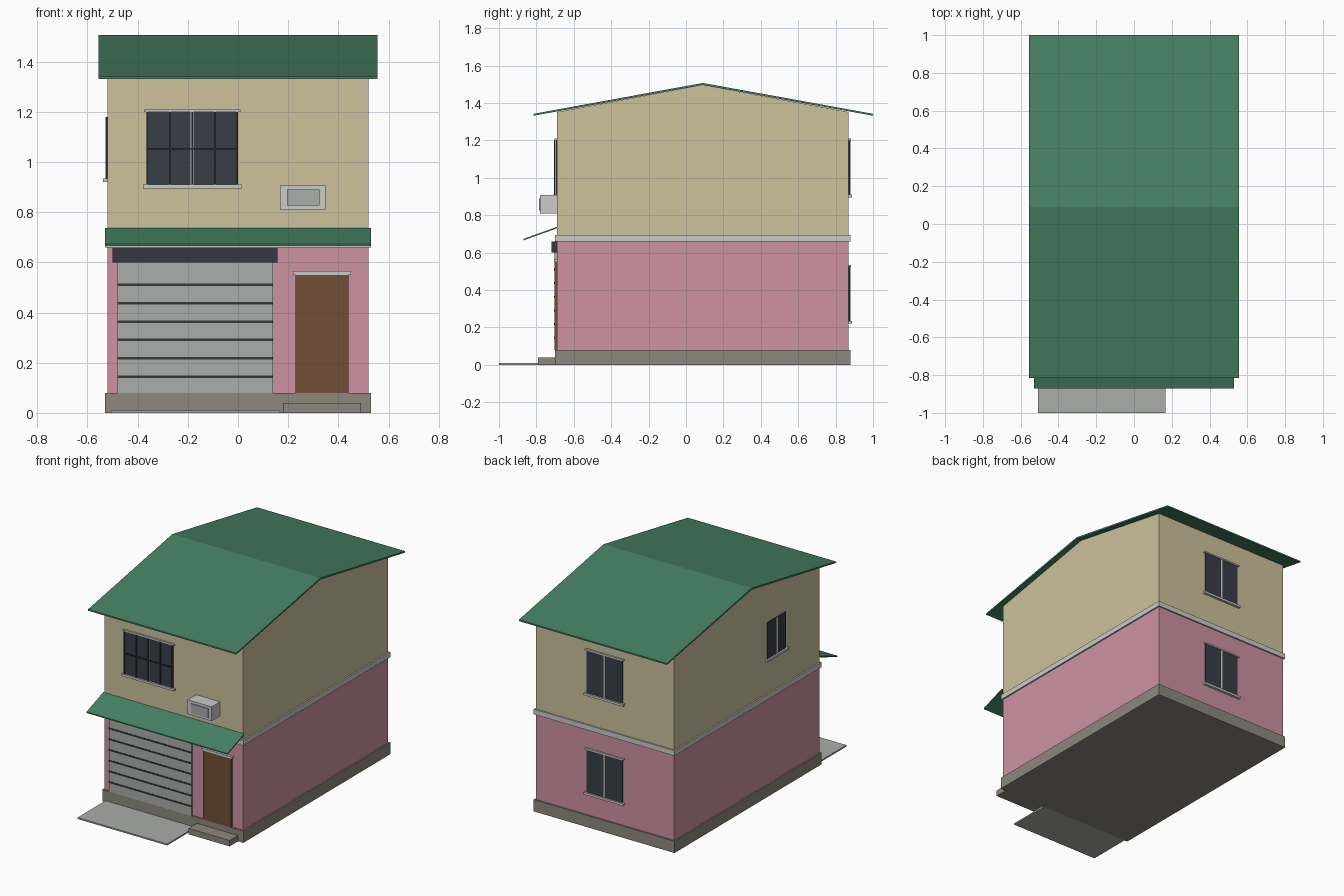
import bpy
import bmesh
from mathutils import Matrix, Vector
from math import pi

cube = bpy.data.objects.get("Cube")
if cube:
    bpy.data.objects.remove(cube, do_unlink=True)


def material(name, *srgb):
    linear = [((c / 255 + 0.055) / 1.055) ** 2.4 for c in srgb] + [1]
    mat = bpy.data.materials.new(name)
    mat.use_nodes = True
    mat.diffuse_color = linear
    mat.node_tree.nodes["Principled BSDF"].inputs["Base Color"].default_value = linear
    return mat


CREAM = material("cream plaster", 205, 194, 158)
PINK = material("pink plaster", 205, 146, 162)
GREEN = material("green roofing", 70, 128, 98)
STONE = material("grey brown stone", 141, 136, 126)
TRIM = material("light trim", 203, 203, 200)
GREY = material("shutter grey", 170, 173, 169)
DARK = material("dark metal", 52, 55, 64)
GLASS = material("dark glass", 56, 61, 70)
WOOD = material("brown wood", 114, 79, 53)


def finish(name, bm, mat, matrix=Matrix()):
    bmesh.ops.recalc_face_normals(bm, faces=bm.faces)
    mesh = bpy.data.meshes.new(name)
    bm.to_mesh(mesh)
    bm.free()
    mesh.materials.append(mat)
    obj = bpy.data.objects.new(name, mesh)
    obj.matrix_world = matrix
    bpy.context.collection.objects.link(obj)
    return obj


def box(name, mat, x, y, z, matrix=Matrix()):
    """Box given by its (low, high) range on each axis."""
    bm = bmesh.new()
    bmesh.ops.create_cube(bm, size=1)
    for v in bm.verts:
        v.co = Vector([r[0] if c < 0 else r[1] for c, r in zip(v.co, (x, y, z))])
    return finish(name, bm, mat, matrix)


def extrude_x(name, mat, profile, half):
    """Closed (y, z) profile extruded symmetrically along x."""
    bm = bmesh.new()
    face = bm.faces.new([bm.verts.new((-half, y, z)) for y, z in profile])
    new = bmesh.ops.extrude_face_region(bm, geom=[face])["geom"]
    moved = [g for g in new if isinstance(g, bmesh.types.BMVert)]
    bmesh.ops.translate(bm, vec=(2 * half, 0, 0), verts=moved)
    return finish(name, bm, mat)


def window(name, place, width, bottom, top, head=True, grille=False):
    """Window whose outside faces local -y, with the wall plane at y = 0."""
    h = width / 2
    box(name + "_glass", GLASS, (-h, h), (-0.006, 0), (bottom, top), place)
    box(name + "_mullion", TRIM, (-0.006, 0.006), (-0.009, 0), (bottom, top), place)
    box(name + "_sill", TRIM, (-h - 0.014, h + 0.014), (-0.018, 0),
        (bottom - 0.01, bottom + 0.005), place)
    if head:
        box(name + "_head", TRIM, (-h - 0.01, h + 0.01), (-0.012, 0),
            (top, top + 0.01), place)
    if grille:
        for i in range(5):
            u = -h + 0.003 + i * (width - 0.006) / 4
            box(name + "_grille_bar", DARK, (u - 0.003, u + 0.003),
                (-0.017, -0.011), (bottom, top), place)
        mid = (bottom + top) / 2
        box(name + "_grille_rail", DARK, (-h, h), (-0.017, -0.011),
            (mid - 0.003, mid + 0.003), place)


FRONT, BACK, SIDE, RIDGE = -0.69, 0.87, 0.52, 0.09

# Main body
box("foundation", STONE, (-0.53, 0.53), (-0.70, 0.88), (0, 0.08))
box("lower_walls", PINK, (-SIDE, SIDE), (FRONT, BACK), (0.02, 0.68))
extrude_x("upper_walls", CREAM, [(FRONT, 0.68), (BACK, 0.68), (BACK, 1.352),
                                 (RIDGE, 1.496), (FRONT, 1.352)], SIDE)
box("floor_band", TRIM, (-0.53, 0.53), (-0.70, 0.88), (0.66, 0.695))

# Roof and awning
extrude_x("roof", GREEN, [(-0.815, 1.332), (RIDGE, 1.496), (1.0, 1.332),
                          (1.0, 1.342), (RIDGE, 1.507), (-0.815, 1.342)], 0.557)
extrude_x("awning", GREEN, [(-0.87, 0.665), (FRONT, 0.73),
                            (FRONT, 0.738), (-0.87, 0.673)], 0.53)

# Garage shutter with dark grooves
box("garage_shutter", GREY, (-0.48, 0.14), (-0.702, FRONT), (0.08, 0.60))
for i in range(6):
    z = 0.145 + i * 0.073
    box("shutter_groove", DARK, (-0.48, 0.14), (-0.705, FRONT), (z - 0.005, z + 0.005))
box("shutter_housing", DARK, (-0.50, 0.157), (-0.72, FRONT), (0.60, 0.66))

# Entrance
box("front_door", WOOD, (0.23, 0.44), (-0.702, FRONT), (0.08, 0.55))
box("door_head", TRIM, (0.22, 0.45), (-0.706, FRONT), (0.55, 0.565))
box("door_step", STONE, (0.18, 0.49), (-0.79, -0.70), (0, 0.04))
box("driveway", GREY, (-0.507, 0.167), (-1.0, -0.70), (0, 0.01))

# Air conditioner
box("air_conditioner", TRIM, (0.168, 0.348), (-0.78, FRONT), (0.81, 0.907))
box("air_conditioner_grille", GREY, (0.195, 0.325), (-0.786, -0.77), (0.826, 0.89))

# Windows
window("front_window", Matrix.Translation((-0.183, FRONT, 0)), 0.365, 0.905, 1.20,
       grille=True)
back = Matrix.Translation((0, BACK, 0)) @ Matrix.Rotation(pi, 4, "Z")
window("back_upper_window", back, 0.27, 0.905, 1.20)
window("back_lower_window", back, 0.27, 0.23, 0.525)
right = Matrix.Translation((-SIDE, -0.225, 0)) @ Matrix.Rotation(-pi / 2, 4, "Z")
window("right_window", right, 0.2, 0.93, 1.18, head=False)
